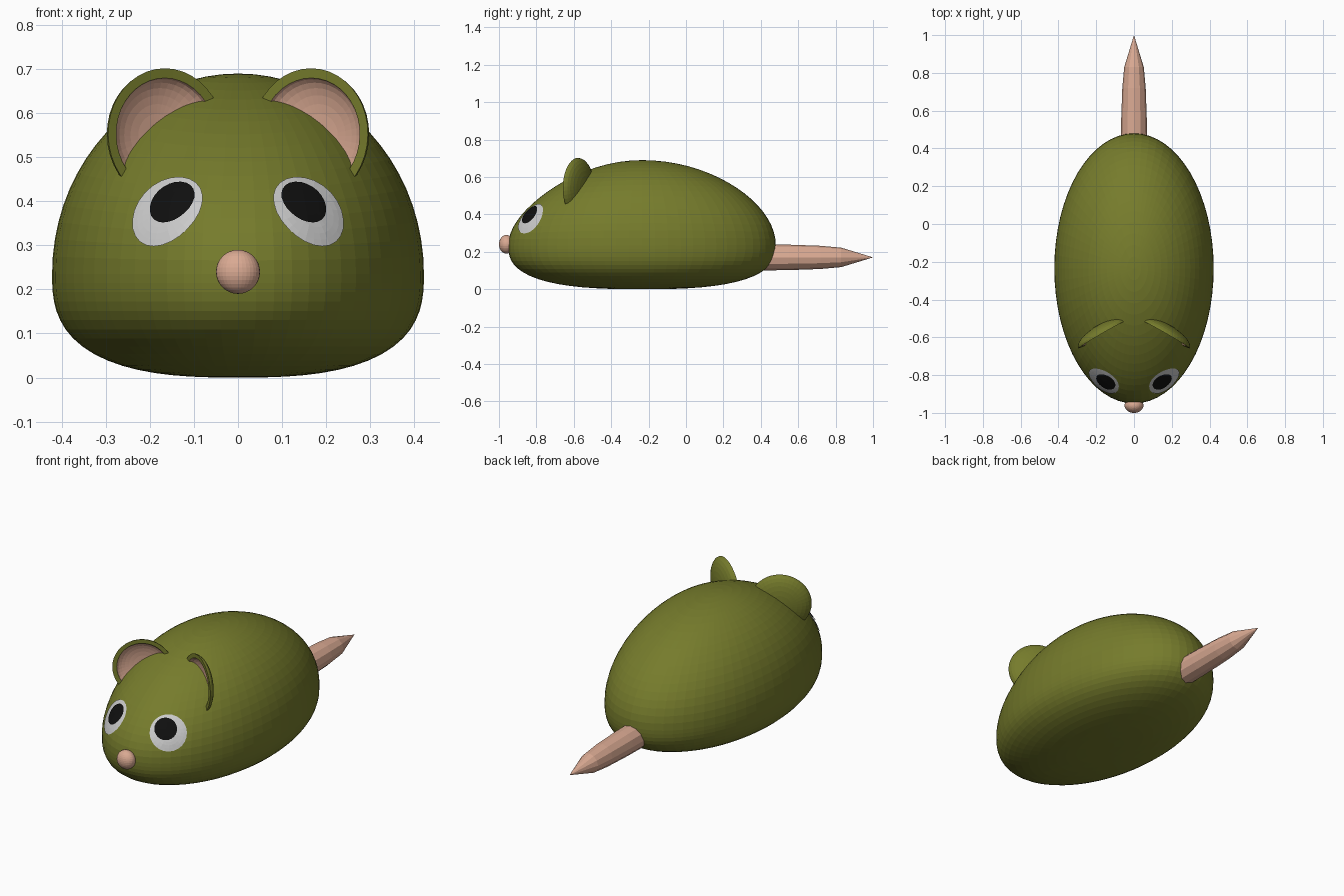
import bpy, bmesh
from math import pi, sin, cos, radians
from mathutils import Vector, Matrix
from mathutils.bvhtree import BVHTree

if "Cube" in bpy.data.objects:
    bpy.data.objects.remove(bpy.data.objects["Cube"])


def material(name, rgb):
    m = bpy.data.materials.new(name)
    m.diffuse_color = (*rgb, 1)
    m.use_nodes = True
    m.node_tree.nodes["Principled BSDF"].inputs["Base Color"].default_value = m.diffuse_color
    return m


OLIVE = material("olive", (0.18, 0.20, 0.025))
PINK = material("pink", (0.70, 0.40, 0.29))
WHITE = material("white", (0.8, 0.8, 0.8))
BLACK = material("black", (0.005, 0.005, 0.005))


def finish(name, bm, *mats, recalc=True):
    if recalc:
        bmesh.ops.recalc_face_normals(bm, faces=bm.faces)
    me = bpy.data.meshes.new(name)
    bm.to_mesh(me)
    for m in mats:
        me.materials.append(m)
    ob = bpy.data.objects.new(name, me)
    bpy.context.collection.objects.link(ob)
    return ob


def revolve(profile, sides, matrix, second_from=None):
    """Spin (radius, height) points around z; later bands take material 1."""
    bm = bmesh.new()
    rings = []
    for r, h in profile:
        if r < 1e-6:
            rings.append([bm.verts.new(matrix @ Vector((0, 0, h)))] * sides)
        else:
            rings.append([bm.verts.new(matrix @ Vector(
                (r * cos(2 * pi * i / sides), r * sin(2 * pi * i / sides), h)))
                for i in range(sides)])
    for k, (a, b) in enumerate(zip(rings, rings[1:])):
        for i in range(sides):
            j = (i + 1) % sides
            f = bm.faces.new(list(dict.fromkeys((a[i], a[j], b[j], b[i]))))
            f.material_index = int(second_from is not None and k >= second_from)
    return bm


# Body: sphere with a domed top, squashed underside and lower front
CY, CZ = -0.235, 0.235
bm = bmesh.new()
bmesh.ops.create_uvsphere(bm, u_segments=64, v_segments=36, radius=1)
for v in bm.verts:
    x, y, z = v.co
    if z > 0:
        z *= 0.455 * (1 - (0.22 if y < 0 else 0.09) * y * y)
    else:
        rho = min(1, (x * x + y * y) ** 0.5)
        a = max(0, 1 - rho * rho) ** 0.5
        s = (rho ** 2.7 + a ** 2.7) ** (-1 / 2.7)
        x, y, z = x * s, y * s, -0.235 * a * s
    v.co = (x * 0.422, CY + y * 0.715, CZ + z)
surface = BVHTree.FromBMesh(bm)
finish("body", bm, OLIVE)


# Eyes: round patches projected onto the body
def patch(name, x, z, radius, lift, mat):
    hit = surface.ray_cast(Vector((x, -2, z)), Vector((0, 1, 0)))[0]
    n = Vector(((1 if x > 0 else -1) * 0.57, -0.70, 0.43)).normalized()
    rot = n.to_track_quat('Z', 'Y').to_matrix().to_4x4()
    rings = [(radius * k / 6, 0) for k in range(7)]
    bm = revolve(rings, 24, Matrix.Translation(hit + n * 0.2) @ rot)
    for v in bm.verts:
        p = surface.ray_cast(v.co, -n)[0]
        v.co = p + n * lift
    bm.normal_update()
    finish(name, bm, mat, recalc=False)


# Ears: shallow bowls, pink inside, turned inward
def ear(name, side):
    R, D, T = 0.152, 0.055, 0.012
    steps = [k * pi / 2 / 8 for k in range(9)]
    outer = [(R * sin(t), D * cos(t)) for t in steps]
    inner = [((R - 0.022) * cos(t), (D - T) * sin(t) + 0.001) for t in steps]
    axis = Vector((side * 0.5, 0.87, -0.04)).normalized()
    rot = axis.to_track_quat('Z', 'Y').to_matrix().to_4x4()
    m = Matrix.Translation((side * 0.163, -0.583, 0.55)) @ rot
    finish(name, revolve(outer + inner, 40, m, second_from=9), OLIVE, PINK)


for label, side in (("left", -1), ("right", 1)):
    patch(label + "_eye", side * 0.165, 0.38, 0.092, 0.004, WHITE)
    patch(label + "_pupil", side * 0.148, 0.397, 0.056, 0.008, BLACK)
    ear(label + "_ear", side)

# Nose: small flattened ball
bm = bmesh.new()
bmesh.ops.create_uvsphere(
    bm, u_segments=32, v_segments=16, radius=1,
    matrix=Matrix.Translation((0, -0.96, 0.24)) @ Matrix.Diagonal((0.05, 0.04, 0.05, 1)))
finish("nose", bm, PINK)

# Tail: faceted rod tapering to a point
rod = [(0, 0.38), (0.07, 0.38), (0.068, 0.55), (0.062, 0.72), (0.052, 0.83), (0, 1.0)]
finish("tail", revolve(rod, 12, Matrix.Translation((0, 0, 0.17)) @ Matrix.Rotation(radians(-90), 4, 'X')), PINK)
